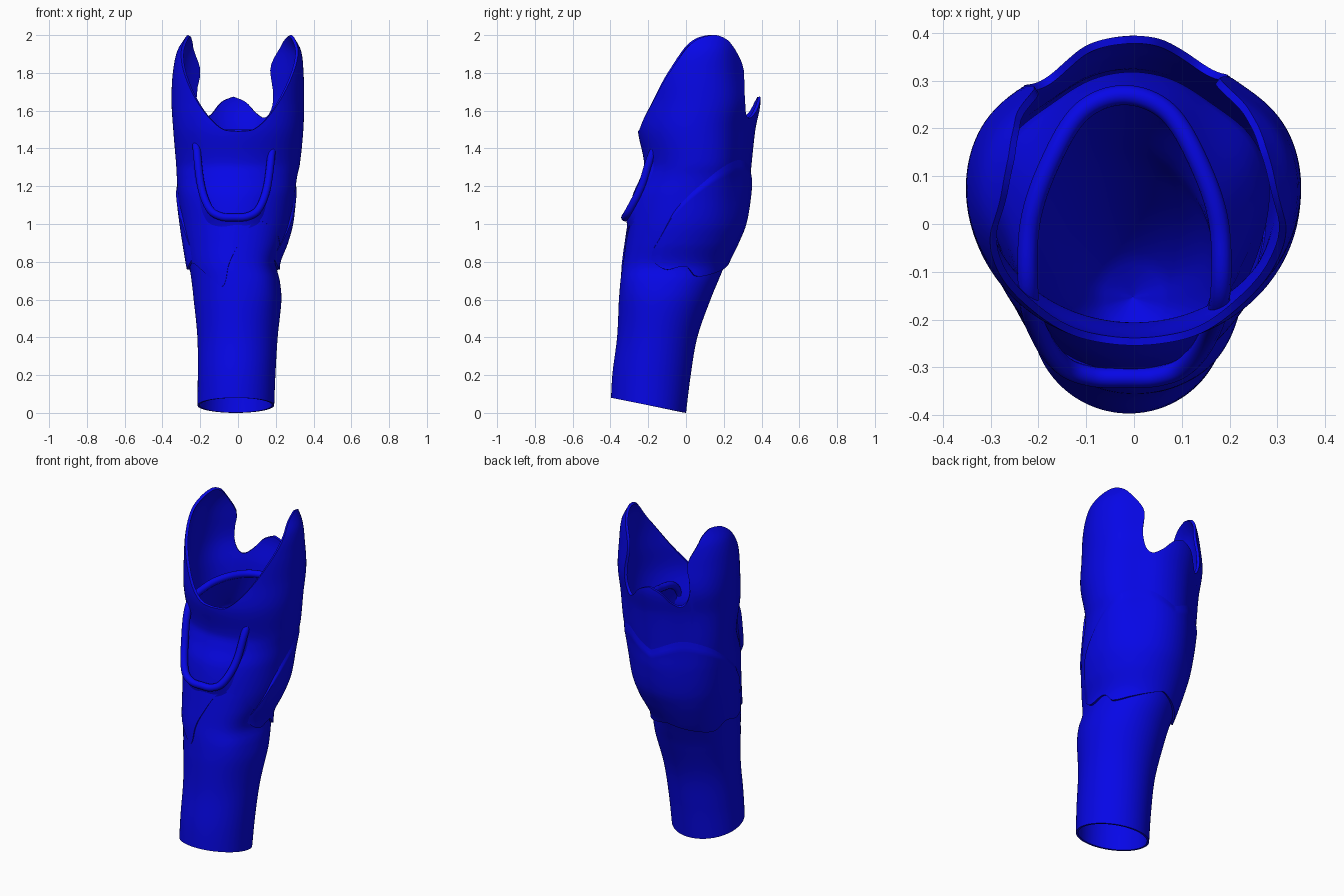
import bpy
import math
from mathutils import Vector

cube = bpy.data.objects.get("Cube")
if cube:
    bpy.data.objects.remove(cube)

blue = bpy.data.materials.new("bright_blue")
blue.use_nodes = True
colour = (0.002, 0.002, 0.8, 1)
blue.diffuse_color = colour
blue.node_tree.nodes["Principled BSDF"].inputs["Base Color"].default_value = colour


def curve_through(keys):
    """Smooth function through (position, value...) keys."""
    def slope(i, c):
        lo, hi = keys[max(i - 1, 0)], keys[min(i + 1, len(keys) - 1)]
        return (hi[c] - lo[c]) / (hi[0] - lo[0])

    def value(p, c=1):
        p = min(max(p, keys[0][0]), keys[-1][0])
        i = 0
        while i < len(keys) - 2 and p > keys[i + 1][0]:
            i += 1
        h = keys[i + 1][0] - keys[i][0]
        t = (p - keys[i][0]) / h
        a, b = keys[i][c], keys[i + 1][c]
        s = t * t * (3 - 2 * t)
        return (a + (b - a) * s + h * slope(i, c) * t * (1 - t) ** 2
                - h * slope(i + 1, c) * t * t * (1 - t))
    return value


def fold(d):
    return min(d % 360, 360 - d % 360)


# Limb outline: height, right, left, front, back
outline = curve_through([
    (0, -.215, .19, -.4, 0), (.2, -.213, .198, -.39, .025),
    (.4, -.215, .21, -.365, .06), (.6, -.235, .23, -.355, .13),
    (.7, -.25, .225, -.35, .175), (.78, -.265, .212, -.342, .212),
    (.9, -.285, .255, -.325, .27), (1, -.3, .282, -.31, .31),
    (1.15, -.318, .3, -.283, .336), (1.25, -.324, .313, -.24, .342),
    (1.32, -.328, .328, -.222, .348), (1.5, -.343, .346, -.255, .368),
    (1.65, -.352, .35, -.245, .395), (1.8, -.345, .347, -.23, .375),
    (1.92, -.32, .333, -.2, .355), (2, -.27, .29, -.17, .34)])


def limb_point(deg, z, offset, scale=1):
    """Point on the limb; angle runs from the front towards the left."""
    right, left, front, back = (outline(z, c) for c in (1, 2, 3, 4))
    a = math.radians(deg)
    # the rear corners are flattened higher up
    flat = .07 * min(1, max(0, (z - .9) * 2.5))
    scale *= 1 - flat * math.exp(-((fold(deg) - 142) / 20) ** 2)
    rx, ry = (left - right) / 2 + offset, (back - front) / 2 + offset
    return Vector(((right + left) / 2 + rx * scale * math.sin(a),
                   (front + back) / 2 - ry * scale * math.cos(a), z))


def add_mesh(name, rows, closed, thickness):
    """Skin rows of points (bottom to top), then thicken inwards."""
    n = len(rows[0])
    faces = []
    for j in range(len(rows) - 1):
        for i in range(n if closed else n - 1):
            k = (i + 1) % n
            faces.append((j * n + i, j * n + k, (j + 1) * n + k, (j + 1) * n + i))
    mesh = bpy.data.meshes.new(name)
    mesh.from_pydata([p for row in rows for p in row], [], faces)
    mesh.materials.append(blue)
    obj = bpy.data.objects.new(name, mesh)
    bpy.context.collection.objects.link(obj)
    bpy.ops.object.select_all(action='DESELECT')
    obj.select_set(True)
    bpy.context.view_layer.objects.active = obj
    wall = obj.modifiers.new("wall", 'SOLIDIFY')
    wall.thickness = thickness
    wall.offset = -1
    bpy.ops.object.modifier_apply(modifier=wall.name)
    bpy.ops.object.shade_smooth_by_angle(angle=math.radians(45))


def wing_bend(d, z):
    """Swing the back edge of each wing rearwards near its widest height."""
    near = math.exp(-((fold(d) - 136) / 10) ** 2 - ((z - 1.82) / .09) ** 2)
    return d + (8 if d < 180 else -8) * near


def limb_shell(name, bottom, top, offset, thickness, start=0, end=360, n=180, m=44):
    closed = end - start == 360
    angles = [start + (end - start) * i / (n if closed else n - 1) for i in range(n)]
    rows = []
    for j in range(m + 1):
        f = j / m
        row = []
        for d in angles:
            z = bottom(d) + (top(d) - bottom(d)) * f
            row.append(limb_point(wing_bend(d, z), z, offset(d, z, f)))
        rows.append(row)
    add_mesh(name, rows, closed, thickness)


# Lower tube, open at a slanted foot, with a soft muscle swelling
def swelling(d, z, f):
    muscle = math.exp(-((d - 42) / 24) ** 2)
    bump = .012 * muscle * math.exp(-((z - .7) / .16) ** 2)
    inset = .008 * min(1, max(0, (z - .6) * 5))
    return bump - inset * (1 - muscle)


limb_shell("lower_tube",
           lambda d: .04 + .04 * math.cos(math.radians(d)),
           lambda d: 1.08, swelling, .012)

# Upper socket with a pointed lower edge and two tall side wings
brim = curve_through([
    (0, 1.49), (15, 1.505), (32, 1.6), (58, 1.81), (77, 1.955), (100, 2),
    (117, 1.98), (127, 1.94), (133, 1.88), (137, 1.77), (139, 1.66),
    (143, 1.59), (150, 1.56), (159, 1.585), (169, 1.645), (180, 1.675)])
hem = curve_through([
    (0, .85), (12, .97), (22, 1.02), (50, .95), (75, .84), (95, .82), (180, .83),
    (265, .8), (300, .79), (315, .755), (330, .7), (341, .67), (347, .7), (360, .85)])
limb_shell("upper_socket", hem,
           lambda d: brim(fold(d - 2 + 2 * math.cos(math.radians(d)))),
           lambda d, z, f: 0, .016, n=300, m=64)

# Calf pad wrapped round the back and sides
pad_top = curve_through([
    (60, .84), (66, .92), (77, 1.08), (105, 1.26), (125, 1.33), (150, 1.35), (180, 1.28)])
pad_hem = curve_through([
    (60, .82), (82, .76), (103, .775), (119, .725), (140, .735), (180, .785)])


def pad_offset(d, z, f):
    side = min(1, (fold(d) - 60) / 14)
    return .013 * side * min(1, 10 * (1 - f)) - .003


limb_shell("calf_pad", lambda d: pad_hem(fold(d)), lambda d: pad_top(fold(d)),
           pad_offset, .012, 60, 300, 140, 40)

# Slanted rolled rim of the inner liner, low in front and high behind
half = [(0, -.322, 1.035), (.07, -.319, 1.04), (.13, -.295, 1.08), (.175, -.235, 1.2),
        (.2, -.155, 1.41), (.198, 0, 1.46), (.155, .13, 1.48),
        (.09, .235, 1.48), (0, .27, 1.48)]
keys = [(i, *p) for i, p in enumerate(half)]
keys += [(16 - i, -x, y, z) for i, x, y, z in reversed(keys[:-1])]
keys = [(-1, *keys[-2][1:])] + keys + [(17, *keys[1][1:])]
rim = curve_through(keys)
loop = [Vector((rim(i / 8, 1) - .02, rim(i / 8, 2), rim(i / 8, 3))) for i in range(128)]
curve = bpy.data.curves.new("liner_rim", 'CURVE')
curve.dimensions = '3D'
curve.bevel_depth = .021
curve.bevel_resolution = 4
spline = curve.splines.new('POLY')
spline.points.add(len(loop) - 1)
for point, p in zip(spline.points, loop):
    point.co = (*p, 1)
spline.use_cyclic_u = True
spline.use_smooth = True
curve.materials.append(blue)
bpy.context.collection.objects.link(bpy.data.objects.new("liner_rim", curve))

# Inner liner: a rounded cup that hugs the limb below the rim
cup = []
for j in range(41):
    drop = 1 - j / 40
    spread = max(.01, math.sqrt(1 - drop ** 5))
    row = []
    for i, p in enumerate(loop):
        z = p.z + (.4 - p.z) * drop
        wall_point = limb_point(i * 360 / len(loop), z, -.024, spread)
        row.append(Vector((p.x, p.y, z)).lerp(wall_point, min(1, drop * 5)))
    cup.append(row)
add_mesh("inner_liner", cup, True, .01)
